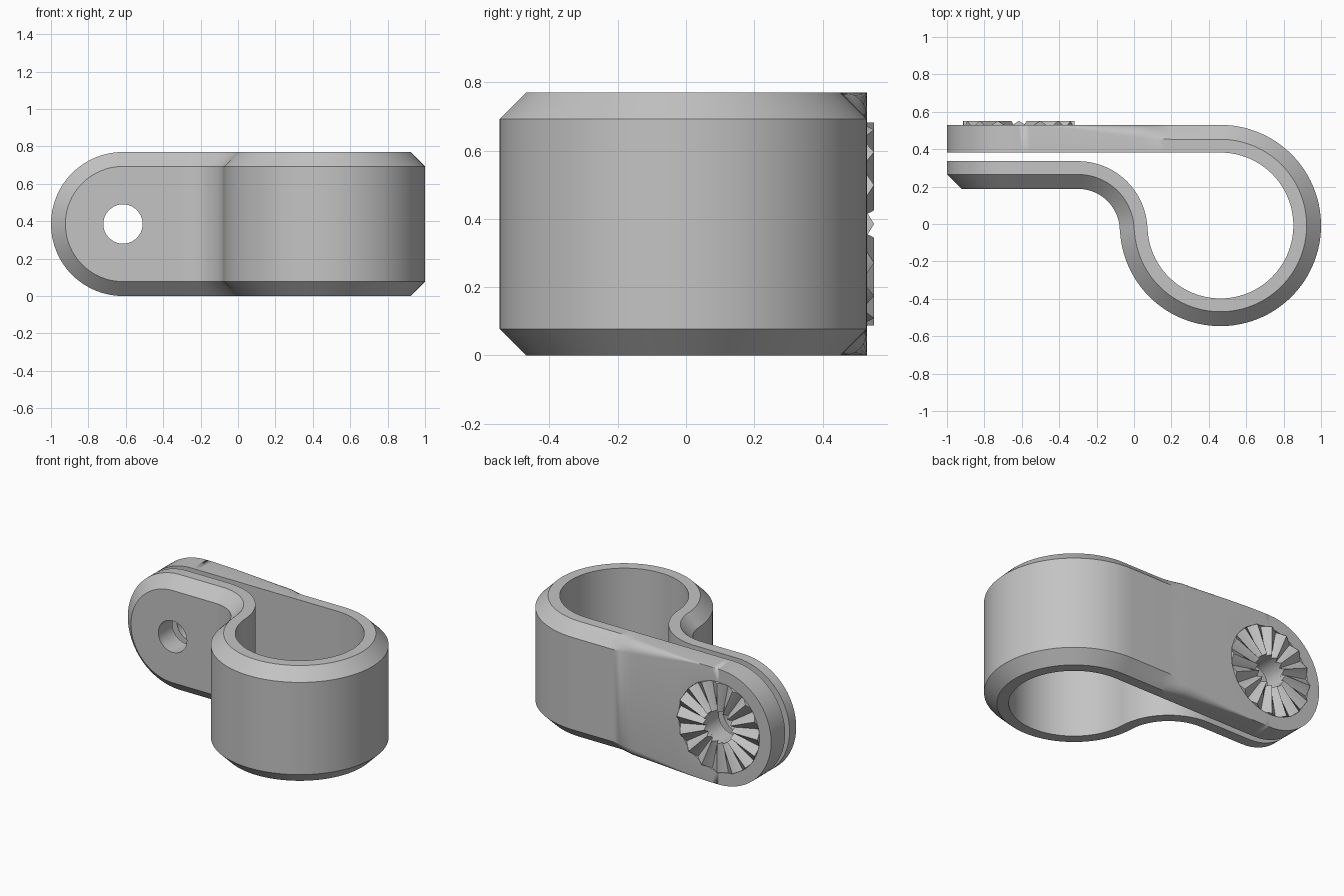
import bpy, bmesh, math
from math import sin, cos, pi, radians
from mathutils import Matrix, Vector

if "Cube" in bpy.data.objects:
    bpy.data.objects.remove(bpy.data.objects["Cube"])

H = 0.77            # strap width (height in z)
R = H / 2           # radius of the rounded ends
T = 0.074           # half thickness
C = 0.077           # chamfer
END = -0.615        # bolt axis in x
BACK = 0.53         # rear face of the back arm
STEPS = 6           # segments across the chamfer

grey = bpy.data.materials.new("light grey")
grey.use_nodes = True
colour = (0.55, 0.55, 0.55, 1)
grey.diffuse_color = colour
grey.node_tree.nodes["Principled BSDF"].inputs["Base Color"].default_value = colour


def make_object(name, bm):
    bmesh.ops.remove_doubles(bm, verts=bm.verts, dist=1e-5)
    bmesh.ops.recalc_face_normals(bm, faces=bm.faces)
    mesh = bpy.data.meshes.new(name)
    bm.to_mesh(mesh)
    bm.free()
    mesh.materials.append(grey)
    ob = bpy.data.objects.new(name, mesh)
    bpy.context.collection.objects.link(ob)
    return ob


def arc(cx, cy, r, start, stop, n, side):
    """Stations on an arc: position, outward direction, chamfer, roundness."""
    out = []
    for i in range(n + 1):
        a = radians(start + (stop - start) * i / n)
        d = Vector((cos(a), sin(a)))
        out.append((Vector((cx, cy)) + d * r, d * side, C, 0))
    return out


# Strap path: front arm, reverse bend, loop, back arm with a fading chamfer
stations = [(Vector((END, 0.262)), Vector((0, -1)), C, 0)]
stations += arc(-0.3, -0.036, 0.298, 90, 0, 24, -1)
stations += arc(0.462, -0.008, 0.464, 180, 450, 80, 1)
for i in range(21):
    t = i / 20
    x = 0.2 + (-0.6 - 0.2) * t
    fade = 1 - t * t * (3 - 2 * t)
    stations.append((Vector((x, 0.456)), Vector((0, 1)), C * fade, min(1, t * 5)))
stations.append((Vector((END, 0.456)), Vector((0, 1)), 0, 1))

bm = bmesh.new()


def loft(rings, closed):
    for a, b in zip(rings, rings[1:]):
        n = len(a)
        for j in range(n if closed else n - 1):
            k = (j + 1) % n
            bm.faces.new((a[j], a[k], b[k], b[j]))


def half_section(c, roundness):
    """Offset and distance from mid height, from inner to outer face."""
    points = [Vector((-T, R))]
    for i in range(STEPS + 1):
        s = i / STEPS
        flat = Vector((s, 1 - s))
        curve = Vector((sin(s * pi / 2), cos(s * pi / 2)))
        points.append(Vector((T - c, R - c)) + c * flat.lerp(curve, roundness))
    return points


rings = []
for p, d, c, roundness in stations:
    half = half_section(c, roundness)
    section = [(o, R + h) for o, h in half] + [(o, R - h) for o, h in reversed(half)]
    rings.append([bm.verts.new((*(p + d * o), z)) for o, z in section])
loft(rings, True)

# Rounded ends: half discs sharing the strap's end sections
for p, d, c, roundness in (stations[0], stations[-1]):
    ends = []
    for i in range(33):
        a = pi / 2 + pi * i / 32
        ends.append([bm.verts.new((END + r * cos(a), p.y + d.y * o, R + r * sin(a)))
                     for o, r in half_section(c, roundness)])
    loft(ends, False)
    bm.faces.new([e[0] for e in ends])
    bm.faces.new([e[-1] for e in ends])
bmesh.ops.remove_doubles(bm, verts=bm.verts, dist=1e-5)
bmesh.ops.dissolve_degenerate(bm, edges=bm.edges, dist=1e-5)
strap = make_object("strap", bm)


def bolt_cutter(name, radius, y0, y1):
    bm = bmesh.new()
    bmesh.ops.create_cone(bm, cap_ends=True, segments=64, radius1=radius,
                          radius2=radius, depth=y1 - y0)
    bmesh.ops.transform(bm, verts=bm.verts, matrix=Matrix.Translation(
        (END, (y0 + y1) / 2, R)) @ Matrix.Rotation(pi / 2, 4, "X"))
    ob = make_object(name, bm)
    ob.hide_render = True
    return ob


# Bolt hole and shallow pocket for the serrations
cutters = [bolt_cutter("bolt_hole_cutter", 0.105, 0, 0.8),
           bolt_cutter("pocket_cutter", 0.299, 0.508, 0.8)]
for cutter in cutters:
    mod = strap.modifiers.new(cutter.name, "BOOLEAN")
    mod.operation = "DIFFERENCE"
    mod.solver = "EXACT"
    mod.object = cutter
graph = bpy.context.evaluated_depsgraph_get()
result = bpy.data.meshes.new_from_object(strap.evaluated_get(graph))
strap.modifiers.clear()
strap.data = result
for cutter in cutters:
    bpy.data.objects.remove(cutter)

# Serrated lock ring: radial teeth rising from the pocket
bm = bmesh.new()
TEETH = 16
rings = []
for i in range(TEETH * 8):
    a = pi * i / (TEETH * 4)
    valley = 1 - abs(i % 8 - 4) / 4
    top = BACK + 0.021 - 0.036 * valley
    rings.append([bm.verts.new((END + r * cos(a), y, R + r * sin(a)))
                  for r, y in ((0.105, 0.5), (0.105, top), (0.298, top), (0.298, 0.5))])
loft(rings + rings[:1], True)
make_object("serrated_ring", bm)

# Smooth the bends, keep the edges crisp
bpy.ops.object.select_all(action="DESELECT")
strap.select_set(True)
bpy.context.view_layer.objects.active = strap
bpy.ops.object.shade_smooth_by_angle(angle=radians(25))
